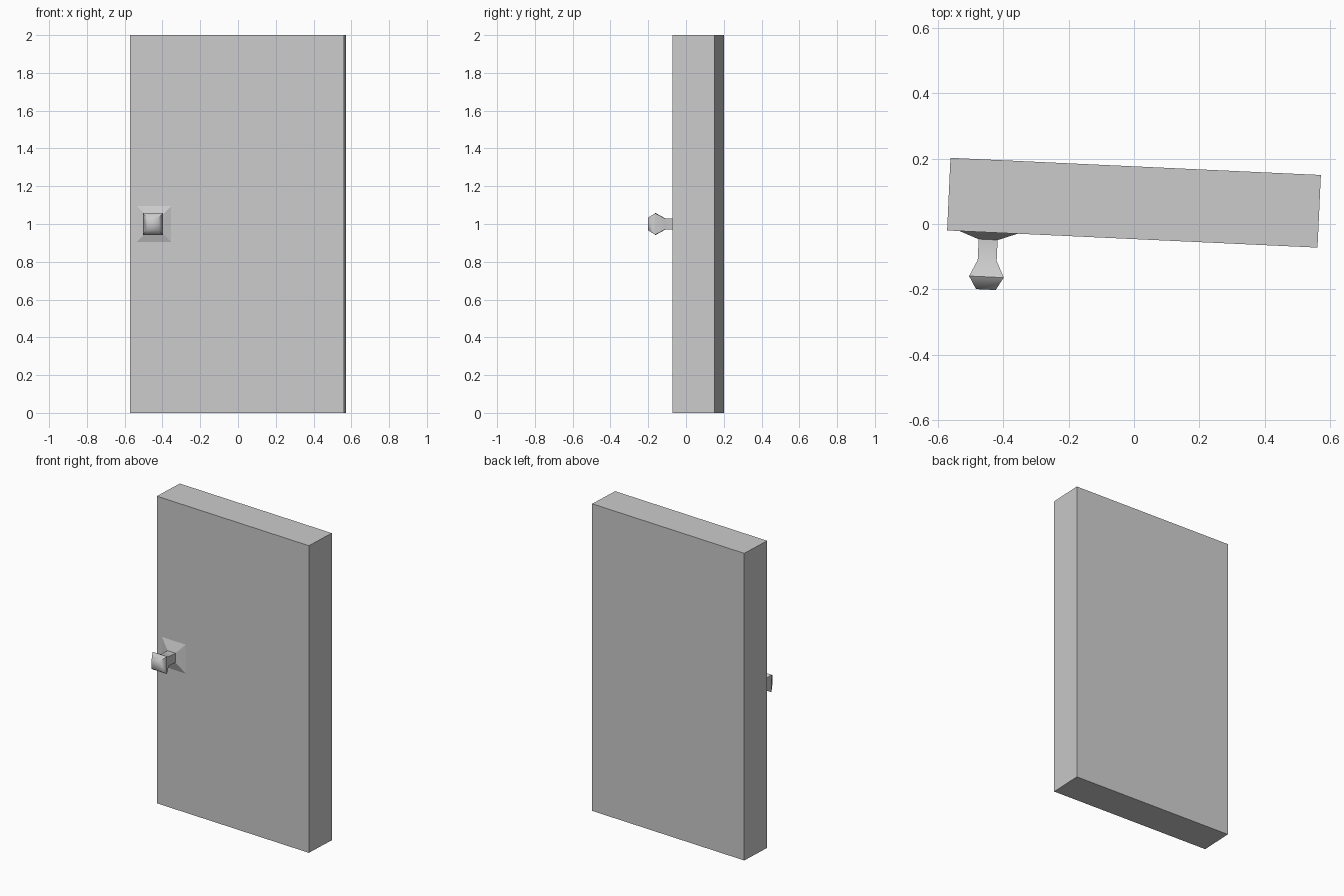
import bpy, bmesh, math
from mathutils import Matrix

if "Cube" in bpy.data.objects:
    bpy.data.objects.remove(bpy.data.objects["Cube"])

# Whole door is swung slightly about the vertical axis
POSE = Matrix.Translation((0, 0.065, 1)) @ Matrix.Rotation(math.radians(-2.65), 4, 'Z')
W, T, H = 1.133, 0.222, 2.0
KNOB_X = -0.44


def add_object(name, bm):
    bmesh.ops.recalc_face_normals(bm, faces=bm.faces)
    me = bpy.data.meshes.new(name)
    bm.to_mesh(me)
    bm.free()
    ob = bpy.data.objects.new(name, me)
    bpy.context.collection.objects.link(ob)
    ob.matrix_world = POSE
    return ob


def square_turning(name, profile):
    """Stack square rings of (distance from door face, half width, half height)."""
    bm = bmesh.new()
    rings = []
    for d, hx, hz in profile:
        rings.append([bm.verts.new((KNOB_X + sx * hx, -T / 2 - d, sz * hz))
                      for sx, sz in ((-1, -1), (1, -1), (1, 1), (-1, 1))])
    for a, b in zip(rings, rings[1:]):
        for i in range(4):
            j = (i + 1) % 4
            bm.faces.new((a[i], a[j], b[j], b[i]))
    bm.faces.new(rings[0])
    bm.faces.new(rings[-1])
    return add_object(name, bm)


# Door slab
bm = bmesh.new()
bmesh.ops.create_cube(bm, size=1, matrix=Matrix.Diagonal((W, T, H, 1)))
add_object("door_slab", bm)

# Pyramidal plate behind the knob
square_turning("knob_plate", [(0, 0.089, 0.094), (0.022, 0.03, 0.031)])

# Neck and faceted knob
knob = square_turning("door_knob", [(0.018, 0.029, 0.03), (0.086, 0.029, 0.03),
                                    (0.136, 0.053, 0.057), (0.175, 0.03, 0.032)])
bpy.context.view_layer.objects.active = knob
knob.select_set(True)
bpy.ops.object.shade_smooth_by_angle(angle=math.radians(60))
